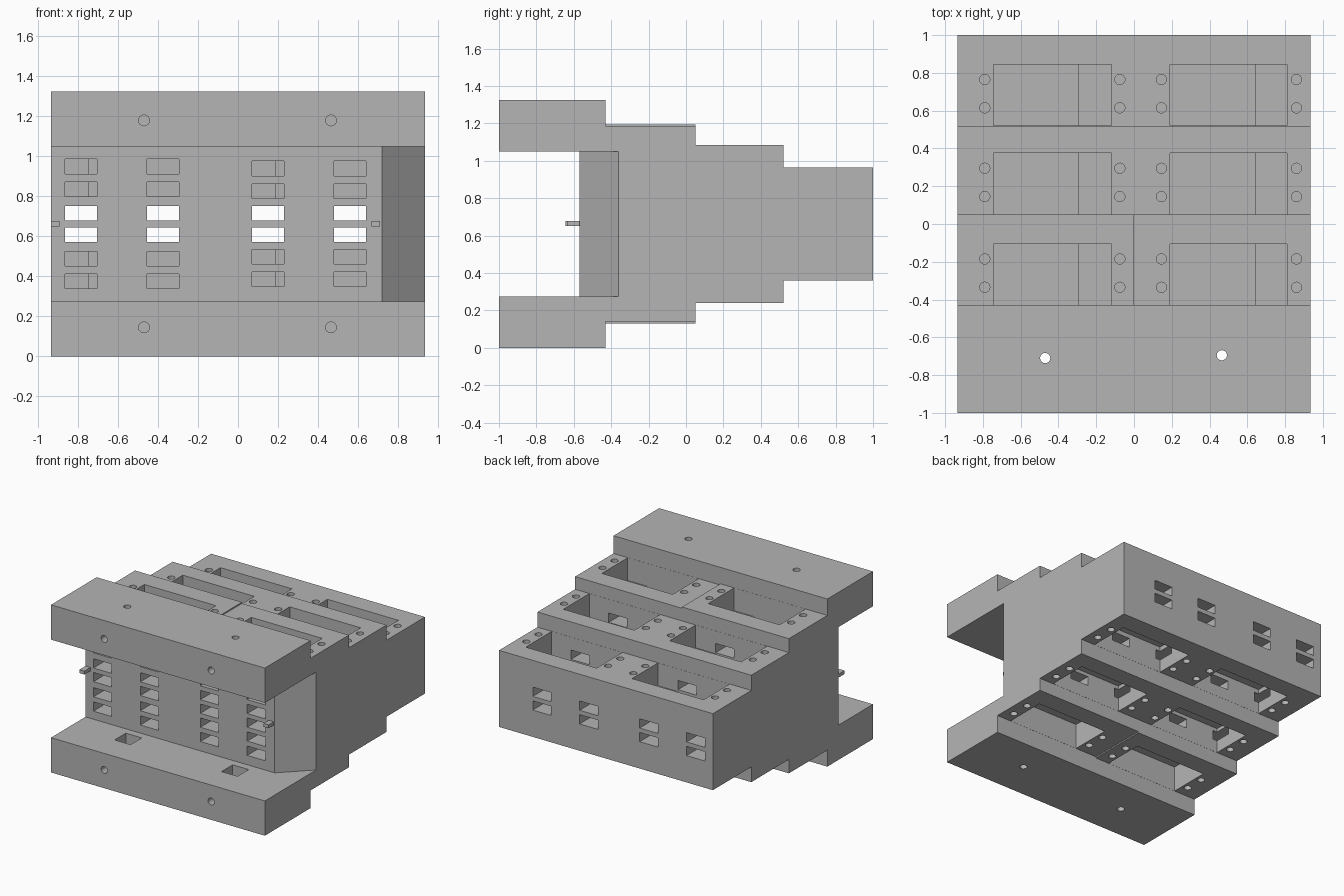
import bpy, bmesh
from mathutils import Matrix, Vector

old = bpy.data.objects.get("Cube")
if old:
    bpy.data.objects.remove(old, do_unlink=True)

W, H = 0.935, 1.325          # half width, full height
RISERS = [-0.43, 0.05, 0.52]  # front of each terrace
TOPS = [1.195, 1.085, 0.965]  # height of each terrace
POCKETS = [(-0.745, -0.295, -0.12), (0.19, 0.64, 0.81)]

grey = bpy.data.materials.new("housing_grey")
grey.use_nodes = True
colour = (0.46, 0.46, 0.46, 1)
grey.diffuse_color = colour
grey.node_tree.nodes["Principled BSDF"].inputs["Base Color"].default_value = colour


def finish(name, bm):
    bmesh.ops.recalc_face_normals(bm, faces=bm.faces)
    mesh = bpy.data.meshes.new(name)
    bm.to_mesh(mesh)
    bm.free()
    mesh.materials.append(grey)
    obj = bpy.data.objects.new(name, mesh)
    bpy.context.collection.objects.link(obj)
    return obj


def prism(bm, points, direction):
    face = bm.faces.new([bm.verts.new(p) for p in points])
    out = bmesh.ops.extrude_face_region(bm, geom=[face])
    verts = [v for v in out["geom"] if isinstance(v, bmesh.types.BMVert)]
    bmesh.ops.translate(bm, verts=verts, vec=Vector(direction))


def box(bm, x0, x1, y0, y1, z0, z1):
    size = Matrix.Diagonal((x1 - x0, y1 - y0, z1 - z0, 1))
    centre = Matrix.Translation(((x0 + x1) / 2, (y0 + y1) / 2, (z0 + z1) / 2))
    bmesh.ops.create_cube(bm, size=1, matrix=centre @ size)


def mirrored_box(bm, x0, x1, y0, y1, z0, z1):
    box(bm, x0, x1, y0, y1, z0, z1)
    box(bm, x0, x1, y0, y1, H - z1, H - z0)


def rod(bm, centre, depth, axis="Z"):
    turn = Matrix.Rotation(1.570796, 4, "X") if axis == "Y" else Matrix()
    bmesh.ops.create_cone(bm, cap_ends=True, segments=24, radius1=0.027, radius2=0.027,
                          depth=depth, matrix=Matrix.Translation(centre) @ turn)


def cut(target, name, bm):
    cutter = finish(name, bm)
    mod = target.modifiers.new(name, "BOOLEAN")
    mod.operation, mod.solver, mod.object = "DIFFERENCE", "EXACT", cutter
    graph = bpy.context.evaluated_depsgraph_get()
    result = bpy.data.meshes.new_from_object(target.evaluated_get(graph))
    target.modifiers.clear()
    target.data = result
    bpy.data.objects.remove(cutter, do_unlink=True)


# Stepped housing: half profile mirrored about mid height
upper = [(-0.57, 1.05), (-1, 1.05), (-1, H)]
level = H
for y, z in zip(RISERS, TOPS):
    upper += [(y, level), (y, z)]
    level = z
upper.append((1, level))
profile = upper + [(y, H - z) for y, z in reversed(upper)]
bm = bmesh.new()
prism(bm, [(-W, y, z) for y, z in profile], (2 * W, 0, 0))
housing = finish("housing", bm)

# Bevelled front corner between the two arms
bm = bmesh.new()
prism(bm, [(0.72, -0.57, 0.275), (0.96, -0.3356, 0.275), (0.96, -0.6, 0.275),
           (0.72, -0.6, 0.275)], (0, 0, 0.775))
cut(housing, "corner_cutter", bm)

# First terrace is slightly lower on one half
bm = bmesh.new()
mirrored_box(bm, 0, 1, RISERS[0], 0.08, 1.185, 1.25)
cut(housing, "terrace_cutter", bm)

# Terminal pockets, with a deeper part on one side
for name, part in (("pocket", 2), ("pocket_floor", 1)):
    bm = bmesh.new()
    for y, top in zip(RISERS, TOPS):
        for side, xs in enumerate(POCKETS):
            depth = (0.18 if part == 2 else 0.2) + 0.01 * side
            mirrored_box(bm, xs[0], xs[part], y + 0.001, y + 0.325, top - depth, top + 0.05)
    cut(housing, name + "_cutter", bm)

# Contact slots running from the front plate to pockets or the back
bm = bmesh.new()
ends = [RISERS[1] + 0.13, RISERS[2] + 0.13, 1.1]
for x in (-0.865, -0.455, 0.07, 0.48):
    drop = 0.01 if x > 0 else 0
    for end, z in zip(ends, (0.913, 0.8, 0.68 + drop)):
        mirrored_box(bm, x, x + 0.16, -0.7, end, z - drop, z - drop + 0.073)
cut(housing, "slot_cutter", bm)

# Screw holes beside the pockets, on top and underneath
bm = bmesh.new()
for y, top in zip(RISERS, TOPS):
    for x in (-0.79, -0.075, 0.145, 0.86):
        for dy in (0.095, 0.245):
            for z in (top, H - top):
                rod(bm, (x, y + dy, z), 0.2)
cut(housing, "screw_hole_cutter", bm)

# Nut sockets on the inner faces of the arms
bm = bmesh.new()
for x in (-0.47, 0.465):
    mirrored_box(bm, x - 0.07, x + 0.07, -0.77, -0.63, 1.0, 1.24)
cut(housing, "socket_cutter", bm)

# Holes through the arms into the sockets
bm = bmesh.new()
for x, y in ((-0.47, -0.71), (0.465, -0.695)):
    for z in (0.145, H - 0.145):
        rod(bm, (x, y, z), 0.4)
cut(housing, "arm_hole_cutter", bm)
bm = bmesh.new()
for x in (-0.47, 0.465):
    for z in (0.145, H - 0.145):
        rod(bm, (x, -0.9, z), 0.3, "Y")
cut(housing, "front_hole_cutter", bm)

# Small latch tabs on the front plate
for name, x, front in (("right_tab", -W, -0.645), ("left_tab", 0.668, -0.635)):
    bm = bmesh.new()
    box(bm, x, x + 0.043, front, -0.56, 0.65, 0.677)
    finish(name, bm)
